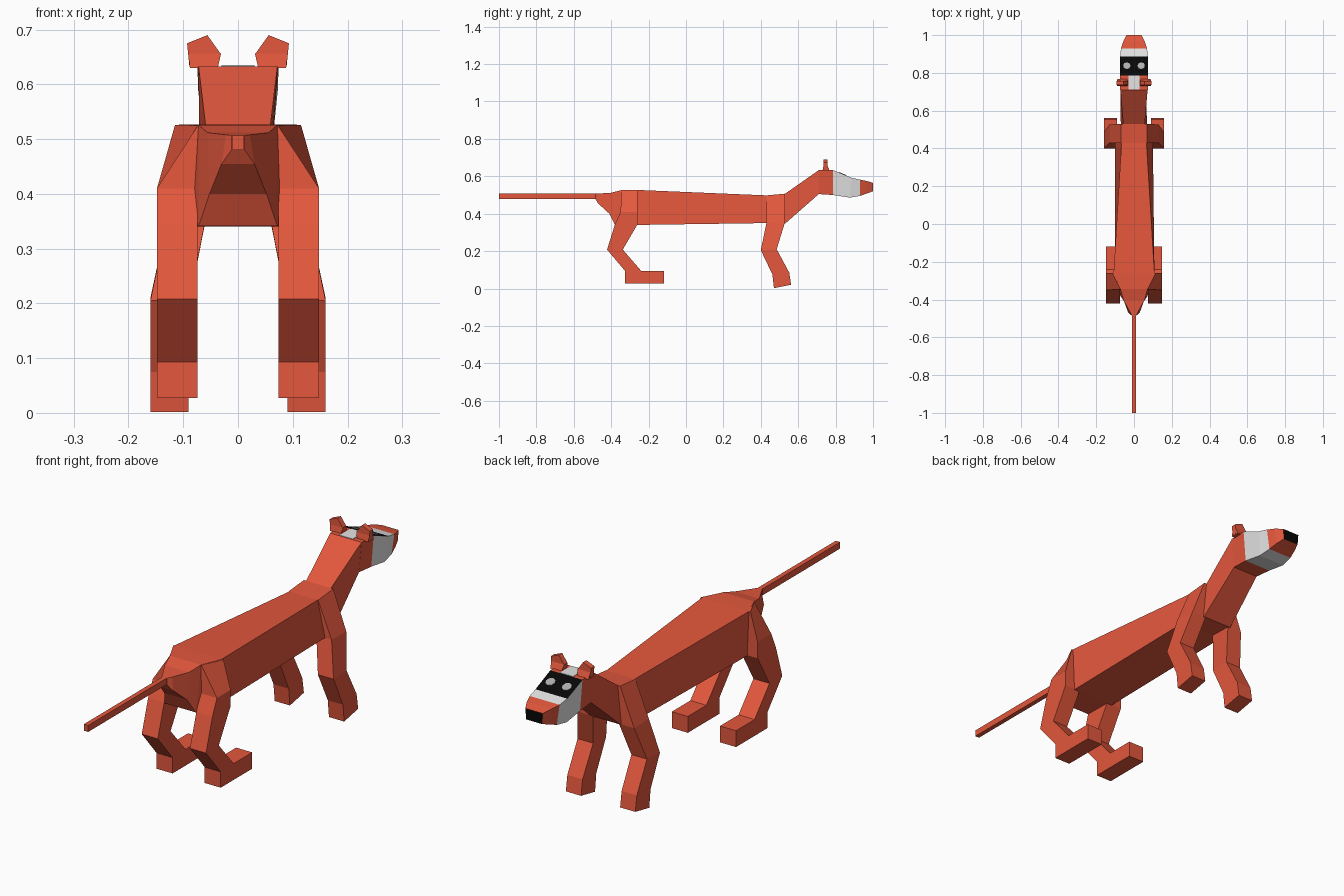
import bpy, bmesh, math
from mathutils import Matrix

if "Cube" in bpy.data.objects:
    bpy.data.objects.remove(bpy.data.objects["Cube"])


def material(name, rgb):
    m = bpy.data.materials.new(name)
    m.diffuse_color = (*rgb, 1)
    m.use_nodes = True
    m.node_tree.nodes["Principled BSDF"].inputs["Base Color"].default_value = m.diffuse_color
    return m


RED = material("red_fur", (0.77, 0.096, 0.046))
WHITE = material("white_fur", (0.78, 0.78, 0.78))
BLACK = material("black_fur", (0.002, 0.002, 0.002))
GREY = material("grey_eye", (0.42, 0.42, 0.42))


def finish(name, bm, mats):
    bmesh.ops.recalc_face_normals(bm, faces=bm.faces)
    me = bpy.data.meshes.new(name)
    bm.to_mesh(me)
    bm.free()
    for m in mats:
        me.materials.append(m)
    ob = bpy.data.objects.new(name, me)
    bpy.context.collection.objects.link(ob)
    return ob


def loft(name, rings, mats=(RED,), rule=None):
    """Skin a row of equal-sized point rings and cap both ends."""
    bm = bmesh.new()
    rows = [[bm.verts.new(p) for p in ring] for ring in rings]
    n = len(rows[0])
    for a, b in zip(rows, rows[1:]):
        for i in range(n):
            j = (i + 1) % n
            bm.faces.new((a[i], a[j], b[j], b[i]))
    bm.faces.new(rows[0])
    bm.faces.new(rows[-1])
    bmesh.ops.recalc_face_normals(bm, faces=bm.faces)
    if rule:
        for f in bm.faces:
            f.material_index = rule(f.calc_center_median(), f.normal)
    return finish(name, bm, mats)


def trunk_ring(yt, zt, wt, yb, zb, wb):
    return [(-wt, yt, zt), (wt, yt, zt), (wb, yb, zb), (-wb, yb, zb)]


def limb_ring(s, yb, zb, yf, zf, x0, x1, x1_back=None):
    back = x1 if x1_back is None else x1_back
    return [(s * x0, yb, zb), (s * back, yb, zb), (s * x1, yf, zf), (s * x0, yf, zf)]


def box(name, x0, x1, y0, y1, z0, z1, mat=RED):
    return loft(name, [[(x0, y, z0), (x1, y, z0), (x1, y, z1), (x0, y, z1)] for y in (y0, y1)], (mat,))


# Rump, torso and neck
loft("body", [trunk_ring(*r) for r in (
    (-.485, .507, .012, -.485, .480, .012),
    (-.465, .508, .022, -.470, .455, .030),
    (-.402, .512, .056, -.410, .400, .052),
    (-.345, .526, .072, -.380, .341, .072),
    (-.260, .527, .108, -.260, .340, .100),
    (.430, .498, .066, .430, .350, .100),
    (.530, .507, .057, .530, .347, .070),
    (.710, .633, .072, .710, .505, .060))])

# Tail
box("tail", -.010, .010, -1.0, -.48, .48, .507)


# Head: white cheeks, black mask on top, red crown and muzzle, black nose
def head_colour(c, n):
    if c.y > .995:
        return 2
    if c.y > .93 or c.y < .785:
        return 0
    return 2 if n.z > .6 and c.y < .88 else 1


loft("head", [trunk_ring(*r) for r in (
    (.710, .633, .073, .710, .505, .060),
    (.787, .633, .074, .787, .500, .063),
    (.886, .592, .073, .875, .486, .062),
    (.930, .582, .069, .930, .495, .056),
    (.966, .575, .057, .966, .508, .048),
    (1.00, .565, .040, 1.00, .520, .036))], (RED, WHITE, BLACK), head_colour)

# Forehead stripe
box("forehead_stripe", -.030, .030, .712, .787, .630, .635, WHITE)

for side, s in (("left", -1), ("right", 1)):
    # Eyes lie on the sloping mask
    bm = bmesh.new()
    tilt = Matrix.Translation((s * .038, .837, .6125)) @ Matrix.Rotation(math.atan2(-.041, .099), 4, 'X')
    bmesh.ops.create_cone(bm, cap_ends=True, segments=8, radius1=.020, radius2=.020, depth=.005, matrix=tilt)
    finish(side + "_eye", bm, (GREY,))

    # Ears: wide root and a thin angled flap
    loft(side + "_ear_root", [
        limb_ring(s, .730, .630, .768, .630, .037, .088),
        limb_ring(s, .735, .656, .757, .656, .031, .090)])
    flap = [(.031, .655), (.056, .690), (.093, .675), (.089, .635)]
    loft(side + "_ear_flap", [[(s * x, y, z) for x, z in flap] for y in (.735, .757)])

    # Front legs spread outward from the shoulder
    loft(side + "_front_leg", [limb_ring(s, *r) for r in (
        (.430, .498, .530, .507, .040, .068),
        (.430, .350, .527, .347, .060, .130),
        (.400, .205, .485, .210, .088, .160),
        (.462, .075, .552, .085, .090, .160),
        (.470, .002, .562, .020, .090, .160))])

    # Hind legs with tapered haunch, bent hock and long foot
    loft(side + "_hind_leg", [limb_ring(s, *r) for r in (
        (-.345, .525, -.260, .526, .066, .115, .073),
        (-.350, .410, -.260, .410, .074, .148),
        (-.380, .343, -.260, .342, .074, .148),
        (-.422, .208, -.338, .208, .074, .148),
        (-.325, .093, -.240, .095, .074, .148),
        (-.325, .027, -.240, .027, .074, .148))])
    box(side + "_hind_foot", s * .074, s * .148, -.240, -.118, .027, .095)
